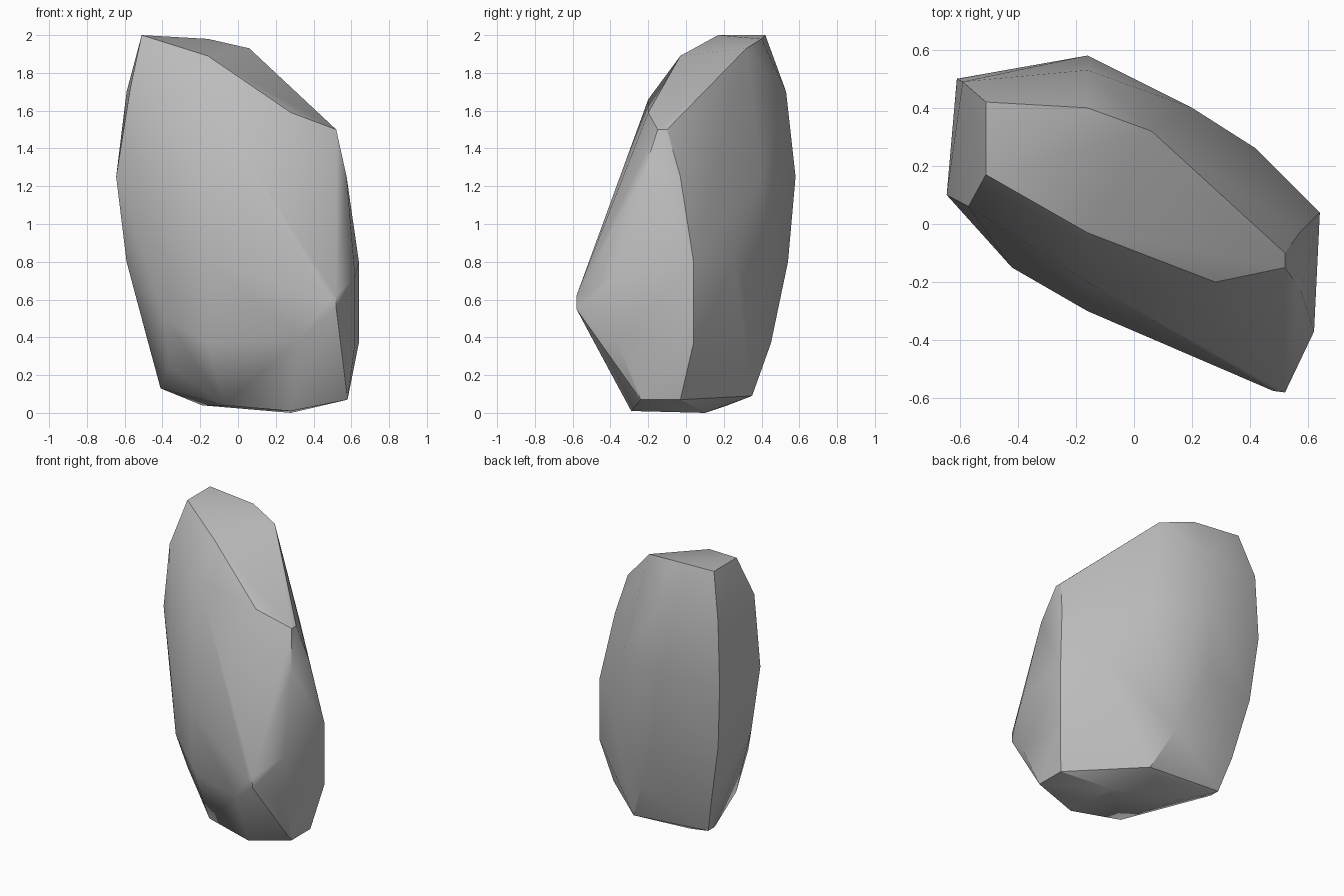
import bpy
import bmesh
import math

default_cube = bpy.data.objects.get("Cube")
if default_cube:
    bpy.data.objects.remove(default_cube, do_unlink=True)


def make_material(name, colour):
    material = bpy.data.materials.new(name)
    material.use_nodes = True
    material.diffuse_color = colour
    shader = material.node_tree.nodes["Principled BSDF"]
    shader.inputs["Base Color"].default_value = colour
    return material


# Corners of the boulder, grouped by the side they shape
sloping_top = [
    (-.51, .42, 2), (-.16, .40, 1.98), (.06, .32, 1.93), (.52, -.10, 1.5),
    (.52, -.15, 1.5), (.28, -.20, 1.59), (-.16, -.03, 1.89), (-.51, .17, 2),
]
left_cheek = [
    (.57, -.03, 1.25), (.64, .04, .8), (.64, .04, .37), (.58, -.03, .07),
    (.58, -.24, .07), (.62, -.36, .37), (.62, -.37, .72), (.575, -.23, 1.25),
]
front_bulge = [
    (.52, -.58, .62), (.52, -.58, .55), (.48, -.575, .59), (.33, -.50, .4),
    (-.16, -.20, 1.66), (-.16, -.30, .8), (-.16, -.27, .37),
    (-.42, -.02, 1.62), (-.42, -.15, .97), (-.39, -.13, .51),
]
right_cheek = [
    (-.59, .49, 1.7), (-.61, .50, 1.25), (-.57, .46, .8), (-.475, .40, .37),
    (-.57, .06, 1.72), (-.645, .10, 1.25), (-.59, .12, .8),
]
back_ridge = [
    (-.16, .53, 1.7), (-.16, .58, 1.25), (-.16, .54, .8), (.03, .45, .37),
    (.20, .40, 1.25), (.42, .26, .8),
]
underside = [
    (.28, -.29, .01), (.28, .10, 0), (.16, .35, .09), (-.41, .34, .13),
    (-.41, .27, .13), (-.365, -.035, .25), (-.07, -.215, .04), (-.19, .22, .04),
]

# Wrap the corners in one faceted skin
bm = bmesh.new()
for side in (sloping_top, left_cheek, front_bulge, right_cheek, back_ridge, underside):
    for corner in side:
        bm.verts.new(corner)
hull = bmesh.ops.convex_hull(bm, input=list(bm.verts))
inner = {item for item in hull["geom_interior"] + hull["geom_unused"]
         if isinstance(item, bmesh.types.BMVert)}
bmesh.ops.delete(bm, geom=list(inner), context="VERTS")

# Merge nearly flat facets
bmesh.ops.dissolve_limit(bm, angle_limit=math.radians(2),
                         verts=list(bm.verts), edges=list(bm.edges))
bmesh.ops.recalc_face_normals(bm, faces=list(bm.faces))

mesh = bpy.data.meshes.new("boulder")
bm.to_mesh(mesh)
bm.free()
mesh.materials.append(make_material("stone grey", (0.5, 0.5, 0.5, 1)))
boulder = bpy.data.objects.new("boulder", mesh)
bpy.context.collection.objects.link(boulder)

# Soft shading with crisp ridges
bpy.ops.object.select_all(action="DESELECT")
boulder.select_set(True)
bpy.context.view_layer.objects.active = boulder
bpy.ops.object.shade_smooth_by_angle(angle=math.radians(30))
